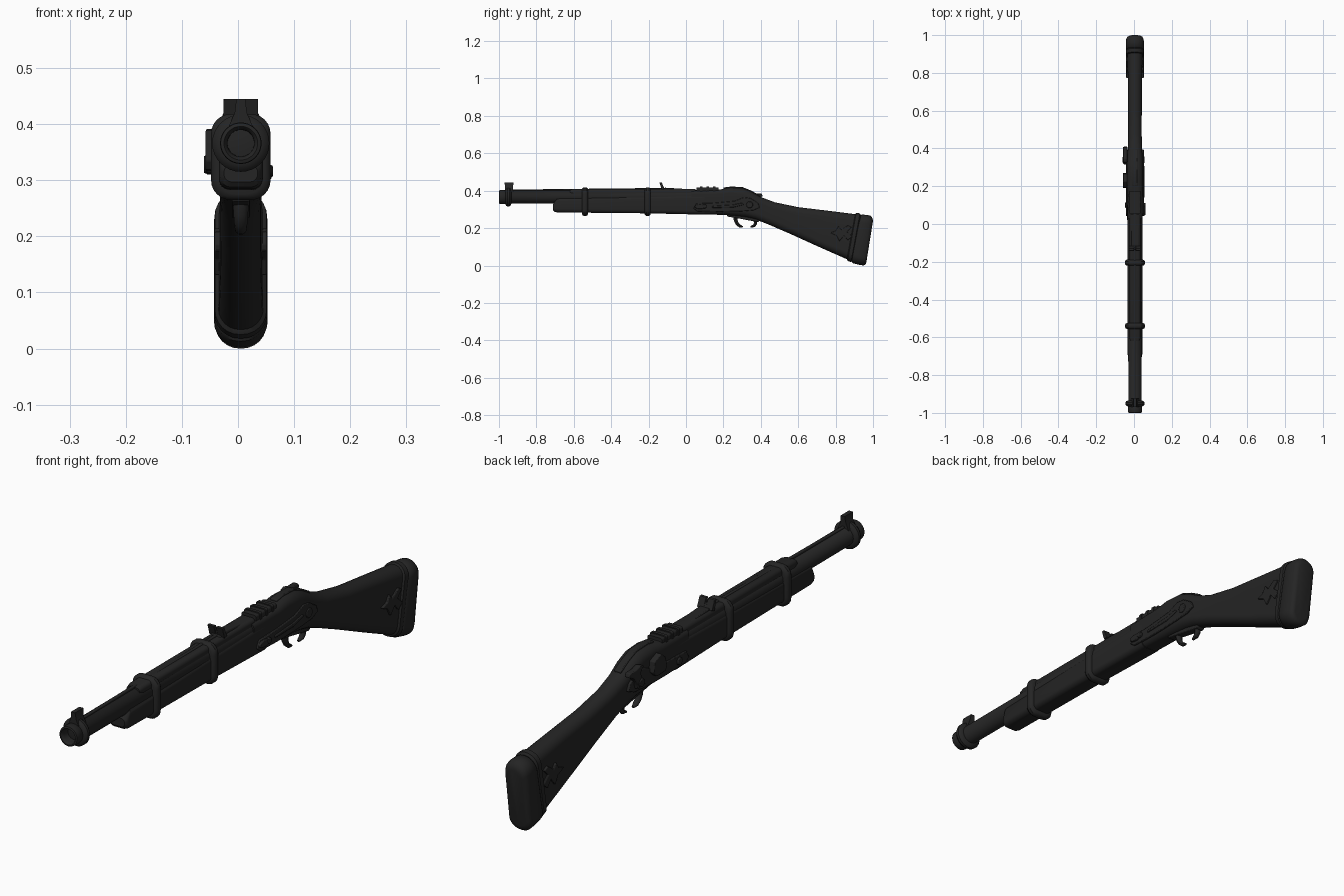
import bpy, bmesh, math
from mathutils import Vector

XC = 0.005   # the gun's centre plane
BZ = 0.366   # barrel axis height

mat = bpy.data.materials.new("charcoal black")
mat.diffuse_color = (0.018, 0.018, 0.018, 1)


def finish(name, bm, angle=35):
    bmesh.ops.recalc_face_normals(bm, faces=bm.faces)
    me = bpy.data.meshes.new(name)
    bm.to_mesh(me)
    bm.free()
    me.materials.append(mat)
    ob = bpy.data.objects.new(name, me)
    bpy.context.collection.objects.link(ob)
    bpy.context.view_layer.objects.active = ob
    ob.select_set(True)
    bpy.ops.object.shade_smooth_by_angle(angle=math.radians(angle))
    ob.select_set(False)
    return ob


def skin(bm, rings, caps=True):
    rows = [[bm.verts.new(p) for p in r] for r in rings]
    n = len(rows[0])
    for a, b in zip(rows, rows[1:]):
        for i in range(n):
            bm.faces.new((a[i], a[(i + 1) % n], b[(i + 1) % n], b[i]))
    if caps:
        bm.faces.new(rows[0])
        bm.faces.new(rows[-1])


def loft(name, stations, angle=35):
    """Stations: (y top, z top, y bottom, z bottom, half width, corner radius)."""
    rings = []
    for yt, zt, yb, zb, hw, r in stations:
        top, bot = Vector((XC, yt, zt)), Vector((XC, yb, zb))
        h = (top - bot).length / 2
        mid, up = (top + bot) / 2, (top - bot).normalized()
        ring = []
        for k, (sx, sz) in enumerate(((1, 1), (-1, 1), (-1, -1), (1, -1))):
            for j in range(7):
                a = math.radians(90 * k + 15 * j)
                u = sx * (hw - r) + r * math.cos(a)
                v = sz * (h - r) + r * math.sin(a)
                ring.append(mid + up * v + Vector((u, 0, 0)))
        rings.append(ring)
    bm = bmesh.new()
    skin(bm, rings)
    return finish(name, bm, angle)


def lathe(name, profile, n=32):
    """Profile of (y, radius) turned round the barrel axis."""
    bm = bmesh.new()
    skin(bm, [[(XC + r * math.cos(2 * math.pi * i / n), y, BZ + r * math.sin(2 * math.pi * i / n))
               for i in range(n)] for y, r in profile])
    return finish(name, bm)


def plate(name, outline, x0, x1, bevel=0.003):
    """Outline of (y, z) extruded from x0 to x1, measured from the centre plane."""
    bm = bmesh.new()
    skin(bm, [[(XC + x, y, z) for y, z in outline] for x in (x0, x1)])
    ob = finish(name, bm)
    if bevel:
        m = ob.modifiers.new("Bevel", 'BEVEL')
        m.width, m.segments = bevel, 2
    return ob


def disc(name, y, z, ry, rz, x0, x1):
    return plate(name, [(y + ry * math.cos(i * math.pi / 8), z + rz * math.sin(i * math.pi / 8))
                        for i in range(16)], x0, x1)


def rod(name, pts, radii):
    """Curved tapering rod in the centre plane."""
    rings = []
    for i, (y, z) in enumerate(pts):
        a, b = pts[max(i - 1, 0)], pts[min(i + 1, len(pts) - 1)]
        t = Vector((0, b[0] - a[0], b[1] - a[1])).normalized()
        n = Vector((0, -t.z, t.y))
        rings.append([Vector((XC, y, z)) + radii[i] * (n * math.cos(k * math.pi / 6)
                      + Vector((1.3, 0, 0)) * math.sin(k * math.pi / 6)) for k in range(12)])
    bm = bmesh.new()
    skin(bm, rings)
    return finish(name, bm)


# barrel with hollow muzzle, and the ring carrying the front sight
lathe("barrel", [(-0.88, 0.022), (-0.985, 0.024), (-0.997, 0.027), (-1.0, 0.03), (-0.998, 0.036),
                 (-0.99, 0.037), (-0.965, 0.037), (-0.962, 0.035), (0.1, 0.037)])
lathe("muzzle_ring", [(-0.966, 0.036), (-0.962, 0.046), (-0.955, 0.051), (-0.945, 0.051),
                      (-0.938, 0.046), (-0.934, 0.036)])

# front sight: wedge, narrow at the top
bm = bmesh.new()
skin(bm, [[(XC + s * w, y, z) for s, y in ((-1, y0), (1, y0), (1, y1), (-1, y1))]
          for w, y0, y1, z in ((0.024, -0.968, -0.925, 0.39), (0.011, -0.968, -0.925, 0.42),
                               (0.008, -0.97, -0.922, 0.445))])
finish("front_sight", bm)

# forestock under the barrel and handguard on top
loft("forestock", [(-0.712, 0.328, -0.712, 0.297, 0.030, 0.014),
                   (-0.705, 0.335, -0.705, 0.288, 0.036, 0.018),
                   (-0.69, 0.364, -0.69, 0.284, 0.039, 0.02),
                   (-0.2, 0.374, -0.2, 0.279, 0.040, 0.02),
                   (0.1, 0.38, 0.1, 0.272, 0.041, 0.02)])
loft("handguard", [(-0.62, 0.405, -0.62, 0.36, 0.026, 0.012),
                   (-0.6, 0.41, -0.6, 0.36, 0.03, 0.014),
                   (0.05, 0.41, 0.05, 0.36, 0.03, 0.014)])
loft("top_rib", [(-0.93, 0.406, -0.93, 0.395, 0.006, 0.003),
                 (-0.1, 0.415, -0.1, 0.395, 0.006, 0.003)])

# barrel bands
for i, y in enumerate((-0.54, -0.205)):
    loft(f"barrel_band_{i + 1}", [(y + d, 0.418 - s, y + d, 0.265 + s, 0.053 - s, 0.035)
                                  for d, s in ((-0.016, 0.01), (-0.013, 0.004), (-0.006, 0),
                                               (0.006, 0), (0.013, 0.004), (0.016, 0.01))])

# rear sight: ramp and notched leaf
plate("rear_sight_base", [(-0.14, 0.39), (-0.14, 0.413), (-0.11, 0.416), (0.02, 0.408), (0.02, 0.39)],
      -0.02, 0.02)
for s, side in ((-1, "left"), (1, "right")):
    plate(f"rear_sight_ear_{side}", [(-0.142, 0.445), (-0.13, 0.445), (-0.115, 0.41), (-0.13, 0.405)],
          s * 0.004, s * 0.031, 0.001)
plate("rear_sight_leaf", [(-0.134, 0.43), (-0.125, 0.43), (-0.115, 0.41), (-0.13, 0.405)], -0.02, 0.02, 0.001)

# receiver flowing into wrist and shoulder stock
loft("receiver_and_stock", [
    (0.03, 0.4, 0.03, 0.276, 0.039, 0.02), (0.18, 0.406, 0.18, 0.271, 0.042, 0.026),
    (0.235, 0.417, 0.235, 0.268, 0.042, 0.032), (0.30, 0.415, 0.29, 0.262, 0.042, 0.036),
    (0.345, 0.398, 0.32, 0.258, 0.041, 0.036), (0.40, 0.366, 0.37, 0.247, 0.038, 0.034),
    (0.475, 0.338, 0.44, 0.22, 0.036, 0.034), (0.60, 0.312, 0.56, 0.168, 0.036, 0.034),
    (0.75, 0.294, 0.71, 0.1, 0.037, 0.035), (0.925, 0.272, 0.88, 0.025, 0.040, 0.038)], 50)

# butt collar and concave pad
loft("butt_collar", [(0.905, 0.274, 0.86, 0.034, 0.040, 0.038), (0.910, 0.281, 0.864, 0.025, 0.046, 0.044),
                     (0.930, 0.279, 0.882, 0.018, 0.047, 0.045), (0.935, 0.27, 0.888, 0.024, 0.041, 0.039)])
pad = []
for y, zt, yb, zb, hw in ((0.93, 0.262, 0.885, 0.025, 0.043), (0.94, 0.272, 0.89, 0.013, 0.047),
                          (0.965, 0.271, 0.925, 0.004, 0.048), (0.985, 0.267, 0.95, 0.0, 0.046),
                          (0.996, 0.255, 0.962, 0.008, 0.04), (1.0, 0.24, 0.965, 0.022, 0.03)):
    pad.append((y, zt, yb, zb, hw, hw - 0.002))
loft("butt_pad", pad, 50)

# raised leaf ornament on both sides of the stock
leaf = [(0.77, 0.175), (0.80, 0.185), (0.815, 0.21), (0.83, 0.19), (0.865, 0.215), (0.885, 0.205),
        (0.86, 0.18), (0.89, 0.155), (0.865, 0.135), (0.845, 0.16), (0.82, 0.13), (0.805, 0.16)]
for s, side in ((-1, "left"), (1, "right")):
    plate(f"stock_ornament_{side}", leaf, s * 0.03, s * 0.047)

# breech block, bolt cover and tang on top
loft("breech_block", [(0.055, 0.418, 0.055, 0.38, 0.03, 0.008), (0.175, 0.418, 0.175, 0.38, 0.03, 0.008)])
for i in range(3):
    y = 0.075 + 0.035 * i
    loft(f"breech_rib_{i + 1}", [(y, 0.422, y, 0.385, 0.033, 0.008), (y + 0.012, 0.422, y + 0.012, 0.385, 0.033, 0.008)])
plate("tang", [(0.2, 0.4), (0.2, 0.417), (0.24, 0.422), (0.3, 0.42), (0.35, 0.4), (0.395, 0.375), (0.39, 0.36),
               (0.3, 0.4)], -0.014, 0.014)

# lock plates on both sides
lock = [(0.04, 0.305), (0.06, 0.29), (0.18, 0.287), (0.30, 0.29), (0.36, 0.295), (0.395, 0.31), (0.385, 0.335),
        (0.345, 0.36), (0.31, 0.365), (0.26, 0.345), (0.15, 0.335), (0.055, 0.332)]
for s, side in ((-1, "left"), (1, "right")):
    plate(f"lock_plate_{side}", lock, s * 0.03, s * 0.047)
disc("lock_boss_right", 0.075, 0.315, 0.03, 0.013, 0.04, 0.055)
disc("lock_pin_right", 0.1, 0.316, 0.011, 0.011, 0.04, 0.057)
disc("lock_screw_right", 0.34, 0.325, 0.018, 0.018, 0.04, 0.051)
plate("lock_strip_right", [(0.14, 0.318), (0.25, 0.325), (0.30, 0.335), (0.31, 0.325), (0.25, 0.31), (0.14, 0.308)],
      0.04, 0.051)

# side action on the left: hammer, pan and screws
plate("hammer_left", [(0.315, 0.315), (0.36, 0.31), (0.365, 0.335), (0.385, 0.36), (0.41, 0.37), (0.405, 0.385),
                      (0.37, 0.385), (0.345, 0.392), (0.325, 0.385), (0.345, 0.365), (0.335, 0.345)], -0.04, -0.062)
disc("hammer_screw_left", 0.34, 0.328, 0.016, 0.016, -0.04, -0.066)
plate("pan_left", [(0.19, 0.335), (0.2, 0.318), (0.25, 0.316), (0.27, 0.335), (0.265, 0.375), (0.225, 0.39),
                   (0.2, 0.37)], -0.035, -0.063)
disc("lock_screw_left", 0.1, 0.312, 0.014, 0.014, -0.04, -0.053)

# trigger plate, trigger and open guard hook
plate("trigger_plate", [(0.22, 0.28), (0.22, 0.262), (0.28, 0.252), (0.385, 0.232), (0.4, 0.245), (0.3, 0.28)],
      -0.016, 0.016)
rod("trigger", [(0.263, 0.262), (0.266, 0.24), (0.274, 0.223), (0.288, 0.211), (0.303, 0.206)],
    [0.011, 0.010, 0.009, 0.008, 0.004])
rod("guard_hook", [(0.362, 0.255), (0.371, 0.24), (0.372, 0.225), (0.363, 0.212), (0.345, 0.206)],
    [0.012, 0.010, 0.009, 0.008, 0.004])
